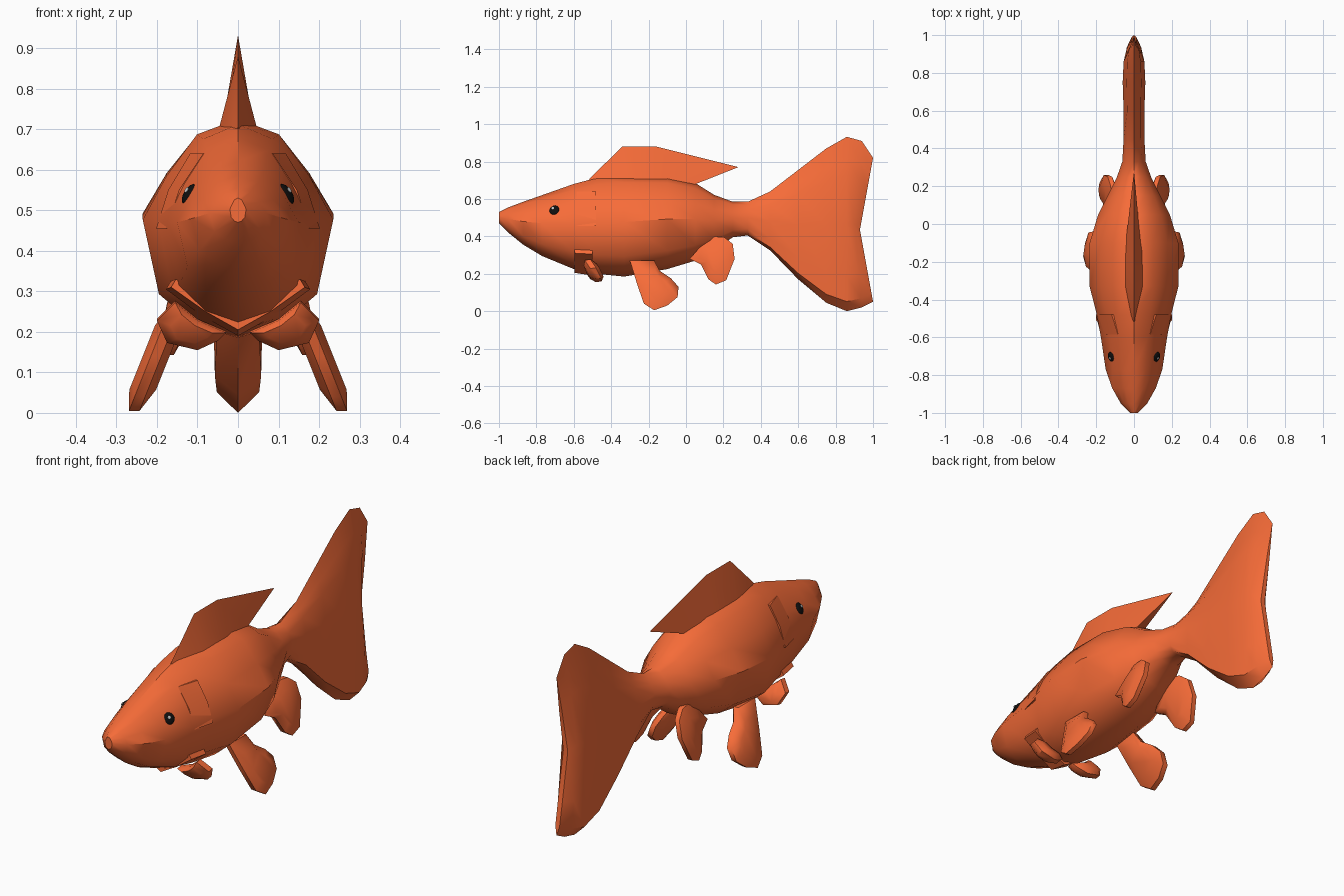
import bpy, bmesh, math
from mathutils import Vector

if "Cube" in bpy.data.objects:
    bpy.data.objects.remove(bpy.data.objects["Cube"])


def material(name, rgb):
    m = bpy.data.materials.new(name)
    m.diffuse_color = (*rgb, 1)
    m.use_nodes = True
    m.node_tree.nodes["Principled BSDF"].inputs["Base Color"].default_value = m.diffuse_color
    return m


ORANGE = material("orange", (0.93, 0.15, 0.04))
BLACK = material("black", (0.005, 0.005, 0.005))
WHITE = material("white", (0.85, 0.85, 0.85))


def finish(bm, name, mat, mirror=False, angle=40):
    bmesh.ops.recalc_face_normals(bm, faces=bm.faces[:])
    me = bpy.data.meshes.new(name)
    bm.to_mesh(me)
    bm.free()
    me.materials.append(mat)
    ob = bpy.data.objects.new(name, me)
    bpy.context.collection.objects.link(ob)
    bpy.ops.object.select_all(action='DESELECT')
    ob.select_set(True)
    bpy.context.view_layer.objects.active = ob
    bpy.ops.object.shade_smooth_by_angle(angle=math.radians(angle))
    if mirror:
        mod = ob.modifiers.new("mirror", 'MIRROR')
        mod.use_mirror_merge = False
    return ob


def bridge(bm, a, b):
    n = len(a)
    for i in range(n):
        j = (i + 1) % n
        bm.faces.new((a[i], a[j], b[j], b[i]))


# Body and tail: half sections blended from round trunk to flat tail
TRUNK = [(0, 1), (.43, .93), (.75, .74), (1, .54), (.83, .2), (.45, .06), (0, 0)]
TAIL = [(0, 1), (.35, .88), (.65, .78), (1, .5), (1, .2), (.95, .055), (0, 0)]
# y, top, bottom, half width, tail blend, trailing notch
STATIONS = [
    (-1.0, .53, .47, .02, 0, 0), (-.95, .555, .42, .07, 0, 0),
    (-.87, .585, .355, .115, 0, 0), (-.77, .62, .295, .15, 0, 0),
    (-.6, .68, .225, .175, 0, 0), (-.48, .712, .2, .197, 0, 0),
    (-.33, .725, .185, .235, 0, 0), (-.1, .72, .225, .235, 0, 0),
    (.05, .685, .27, .19, 0, 0), (.15, .622, .325, .14, 0, 0),
    (.25, .585, .395, .09, .2, 0), (.33, .585, .405, .062, .5, 0),
    (.45, .64, .325, .055, 1, 0), (.6, .755, .17, .055, 1, 0),
    (.75, .87, .045, .06, 1, 0), (.86, .932, 0, .055, 1, 0),
    (.94, .91, .02, .04, 1, .04), (1.0, .82, .05, .012, 1, .07)]


def body():
    bm = bmesh.new()
    rings = []
    for y, t, b, w, k, notch in STATIONS:
        half = []
        for (x0, f0), (x1, f1) in zip(TRUNK, TAIL):
            x, f = x0 + (x1 - x0) * k, f0 + (f1 - f0) * k
            half.append((x * w, y - notch * (1 - abs(2 * f - 1)), b + (t - b) * f))
        pts = half + [(-x, py, z) for x, py, z in half[-2:0:-1]]
        rings.append([bm.verts.new(p) for p in pts])
    for a, b in zip(rings, rings[1:]):
        bridge(bm, a, b)
    for r in (rings[0], rings[-1]):
        n = len(r)
        for i in range(n // 2):
            q = [r[i], r[i + 1], r[(n - i - 1) % n], r[(n - i) % n]]
            bm.faces.new(list(dict.fromkeys(q)))
    finish(bm, "body_and_tail", ORANGE)


body()


# Dorsal fin: wedge with a sharp crest and overhanging rear tip
def dorsal():
    crest = [(-.52, .705), (-.34, .88), (-.16, .88), (.28, .77)]
    base = [(-.5, .69), (-.33, .69), (-.15, .68), (.04, .675)]
    widths = [.015, .05, .05, .022]
    bm = bmesh.new()
    rows = []
    for (cy, cz), (by, bz), w in zip(crest, base, widths):
        rows.append([bm.verts.new(p) for p in ((0, cy, cz), (w, by, bz), (-w, by, bz))])
    for a, b in zip(rows, rows[1:]):
        bridge(bm, a, b)
    bm.faces.new(rows[0])
    bm.faces.new(rows[-1])
    finish(bm, "dorsal_fin", ORANGE)


dorsal()


# Paired fins: cushioned plates from an outline, thickened towards the middle
def fin(name, outline, place, rim, thick, inner=0.6):
    cu = sum(p[0] for p in outline) / len(outline)
    cv = sum(p[1] for p in outline) / len(outline)
    bm = bmesh.new()
    rings = []
    for k, s in ((inner, -thick), (1, -rim), (1, rim), (inner, thick)):
        rings.append([bm.verts.new(place(cu + (u - cu) * k, cv + (v - cv) * k, s))
                      for u, v in outline])
    for a, b in zip(rings, rings[1:]):
        bridge(bm, a, b)
    bm.faces.new(rings[0])
    bm.faces.new(rings[-1])
    finish(bm, name, ORANGE, mirror=True, angle=50)


fin("pelvic_fins",
    [(-.3, .27), (-.26, .14), (-.225, .04), (-.17, .005), (-.1, .03), (-.045, .075),
     (-.04, .13), (-.08, .175), (-.14, .215), (-.17, .27)],
    lambda u, v, s: (.258 - .4 * v + s, u, v), .013, .033)

fin("anal_fins",
    [(.02, .28), (.08, .25), (.12, .17), (.16, .143), (.215, .165), (.26, .28),
     (.25, .36), (.205, .395), (.14, .4), (.09, .36)],
    lambda u, v, s: (.205 - .25 * v + .12 * (u - .15) + s, u, v), .012, .03)

fin("pectoral_fins",
    [(.2, .23), (.175, .175), (.1, .157), (.05, .18), (.03, .2), (.1, .23), (.155, .275)],
    lambda u, v, s: (u, -.37 - .55 * v + s - .1 * (.2 - u), v + .15 * s), .015, .035)


# Gill covers: plates flush at the front and raised at the rear edge
def plate(name, front, back, depth):
    bm = bmesh.new()
    rings = []
    for row in (front, back):
        outer = [Vector(p) for p in row]
        under = [p + Vector(depth) for p in reversed(outer)]
        rings.append([bm.verts.new(p) for p in outer + under])
    bridge(bm, *rings)
    for r in rings:
        bm.faces.new(r)
    finish(bm, name, ORANGE, mirror=True)


plate("gill_covers",
      [(.085, -.585, .64), (.145, -.585, .55), (.176, -.585, .455)],
      [(.118, -.48, .64), (.172, -.48, .55), (.202, -.48, .455)], (-.03, 0, 0))
# Chin collar under the gills
plate("chin_collar",
      [(.165, -.595, .31), (.08, -.595, .25), (0, -.595, .205)],
      [(.178, -.5, .305), (.09, -.5, .24), (0, -.5, .19)], (-.012, 0, .02))


# Eyes: flattened black domes with a small highlight
def eye(name, centre, size, mat):
    bm = bmesh.new()
    bmesh.ops.create_uvsphere(bm, u_segments=16, v_segments=10, radius=1)
    ob = finish(bm, name, mat, angle=60)
    ob.scale = (size, size, size * 0.4)
    ob.location = centre
    n = Vector((math.copysign(.8, centre[0]), -.3, .5))
    ob.rotation_euler = n.to_track_quat('Z', 'Y').to_euler()


for side, sx in (("left", -1), ("right", 1)):
    eye(side + "_eye", (sx * .12, -.705, .54), .028, BLACK)
    eye(side + "_eye_highlight", (sx * .127, -.712, .55), .008, WHITE)
